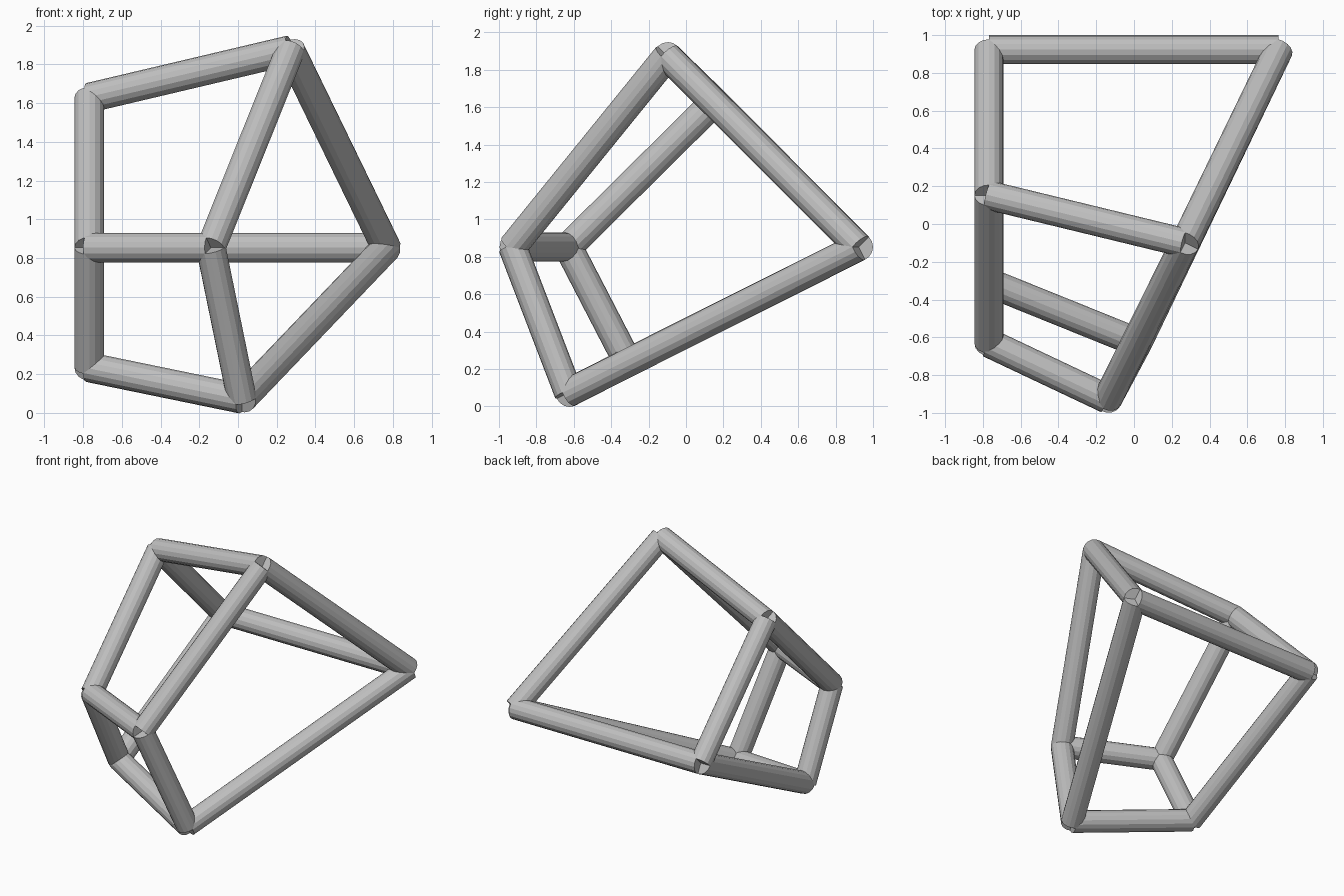
import bpy
from mathutils import Vector

cube = bpy.data.objects.get("Cube")
if cube:
    bpy.data.objects.remove(cube, do_unlink=True)

RADIUS = 0.077
SIDES = 16

grey = bpy.data.materials.new("plain grey")
grey.use_nodes = True
colour = (0.52, 0.52, 0.52, 1)
grey.diffuse_color = colour
grey.node_tree.nodes["Principled BSDF"].inputs["Base Color"].default_value = colour

# Corner joints of the skewed six-sided frame
LEFT, MID = -0.768, 0.853
peak = (0.27, -0.1, 1.873)
shoulder = (LEFT, 0.152, 1.628)
back_left = (0.766, 0.923, MID)
back_right = (LEFT, 0.923, MID)
front_left = (-0.14, -0.927, MID)
front_right = (LEFT, -0.63, MID)
foot_left = (0.02, -0.628, 0.073)
foot_right = (LEFT, -0.31, 0.235)


def strut(name, start, end):
    """Round bar with flat ends running between two joints."""
    a, b = Vector(start), Vector(end)
    bpy.ops.mesh.primitive_cylinder_add(
        vertices=SIDES, radius=RADIUS, depth=(b - a).length,
        location=(a + b) / 2,
        rotation=(b - a).to_track_quat('Z', 'Y').to_euler())
    bar = bpy.context.object
    bar.name = name
    bar.data.materials.append(grey)


# Four bars of each ring
upper_ring = [peak, shoulder, back_right, back_left]
lower_ring = [front_left, front_right, foot_right, foot_left]
for label, ring in (("upper", upper_ring), ("lower", lower_ring)):
    for i, joint in enumerate(ring):
        strut(f"{label}_ring_bar_{i + 1}", joint, ring[(i + 1) % len(ring)])

# Bars joining the two rings
for i, (top, bottom) in enumerate(zip(upper_ring, lower_ring)):
    strut(f"connecting_bar_{i + 1}", top, bottom)
